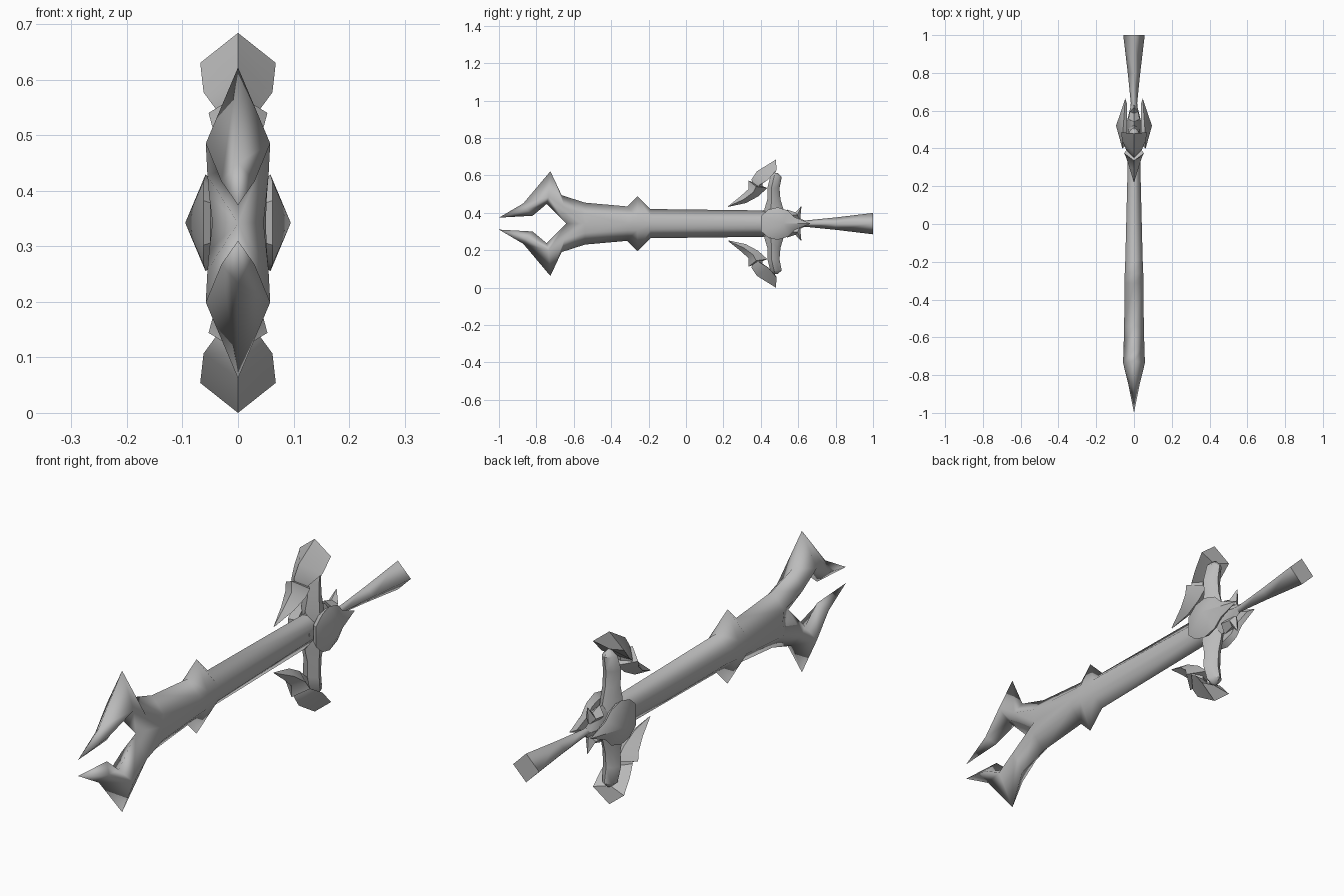
import bpy, bmesh, math
from mathutils import Vector

cube = bpy.data.objects.get("Cube")
if cube:
    bpy.data.objects.remove(cube, do_unlink=True)

MID = 0.342  # height of the sword's long axis

steel = bpy.data.materials.new("grey steel")
steel.use_nodes = True
GREY = (0.5, 0.5, 0.5, 1)
steel.diffuse_color = GREY
steel.node_tree.nodes["Principled BSDF"].inputs["Base Color"].default_value = GREY


def finish(name, bm, angle):
    """Weld, orient, shade and add the mesh as an object."""
    bmesh.ops.remove_doubles(bm, verts=bm.verts, dist=0.0005)
    bmesh.ops.dissolve_degenerate(bm, edges=bm.edges, dist=0.0001)
    bmesh.ops.recalc_face_normals(bm, faces=bm.faces)
    mesh = bpy.data.meshes.new(name)
    bm.to_mesh(mesh)
    bm.free()
    mesh.materials.append(steel)
    ob = bpy.data.objects.new(name, mesh)
    ob.location.z = MID
    bpy.context.collection.objects.link(ob)
    bpy.ops.object.select_all(action='DESELECT')
    ob.select_set(True)
    bpy.context.view_layer.objects.active = ob
    bpy.ops.object.shade_smooth_by_angle(angle=math.radians(angle))
    return ob


def loft(bm, rings, closed=True, caps=True):
    """Skin a list of equal-length point rings."""
    loops = [[bm.verts.new(p) for p in r] for r in rings]
    n = len(loops[0])
    for a, b in zip(loops, loops[1:]):
        for i in range(n if closed else n - 1):
            j = (i + 1) % n
            bm.faces.new((a[i], a[j], b[j], b[i]))
    if caps:
        for end in (loops[0], loops[-1]):
            bm.faces.new(end)


def kite(top, side, low):
    """Four-point section: upper edge, two sides, lower edge (y, z[, x])."""
    y, z, x = side
    return [(0, *top), (x, y, z), (0, *low), (-x, y, z)]


def mirrored(name, build, angle):
    """Build a part for the upper half and its mirror for the lower half."""
    for sign, label in ((1, "upper"), (-1, "lower")):
        bm = bmesh.new()
        build(bm)
        bmesh.ops.scale(bm, vec=(1, 1, sign), verts=bm.verts)
        finish(label + "_" + name, bm, angle)


# Blade with forked tip: outer edge, ridge and inner line of the upper half
blade = [
    ((.45, .07), (.45, .025, .030), (.45, 0, .030)),
    ((-.19, .078), (-.19, .03, .046), (-.19, 0, .046)),
    ((-.26, .147), (-.26, .035, .049), (-.26, 0, .049)),
    ((-.315, .092), (-.31, .035, .050), (-.31, 0, .050)),
    ((-.54, .112), (-.54, .05, .052), (-.54, 0, .046)),
    ((-.665, .152), (-.65, .085, .055), (-.64, 0, 0)),
    ((-.725, .28), (-.735, .143, .058), (-.745, .105, 0)),
    ((-.87, .108), (-.85, .075, .030), (-.82, .042, 0)),
    ((-1, .032), (-1, .032, 0), (-1, .032, 0)),
]
bm = bmesh.new()
for sign in (1, -1):
    rings = []
    for (oy, oz), (ry, rz, rx), (iy, iz, ix) in blade:
        rings.append([(ix, iy, sign * iz), (rx, ry, sign * rz), (0, oy, sign * oz),
                      (-rx, ry, sign * rz), (-ix, iy, sign * iz)])
    loft(bm, rings[:6], closed=False, caps=False)
    loft(bm, rings[5:], closed=True, caps=False)
finish("forked_blade", bm, 120)

# Handle flaring to a square end
bm = bmesh.new()
loft(bm, [[(r, y, 0), (0, y, r), (-r, y, 0), (0, y, -r)]
          for y, r in ((.52, .03), (.64, .017), (.80, .033), (1.0, .057))])
finish("handle", bm, 91)


# Guard arms rising from the hub
def arm(bm):
    rings = []
    for z, y0, y1, x in ((0, .42, .54, .04), (.08, .42, .52, .04), (.13, .435, .505, .034),
                         (.19, .435, .50, .036), (.25, .45, .512, .03), (.27, .47, .49, .008)):
        c, h = (y0 + y1) / 2, (y1 - y0) / 2
        rings.append([(0, c - h, z), (x, c - h / 3, z), (x * .7, c + h / 2, z),
                      (0, c + h, z), (-x * .7, c + h / 2, z), (-x, c - h / 3, z)])
    loft(bm, rings)


mirrored("guard_arm", arm, 50)


# Hood plates that curl forward over the arms
def hood(bm):
    loft(bm, [
        kite((.48, .342), (.485, .288, .068), (.475, .27)),
        kite((.38, .28), (.44, .235, .062), (.435, .245)),
        kite((.35, .235), (.39, .205, .040), (.41, .215)),
        kite((.36, .20), (.385, .18, .030), (.41, .18)),
    ])


mirrored("guard_hood", hood, 40)


# Claws sweeping toward the blade tip
def claw(bm):
    loft(bm, [
        kite((.335, .23), (.375, .198, .053), (.435, .19)),
        kite((.335, .185), (.36, .168, .045), (.385, .145)),
        kite((.29, .145), (.31, .13, .028), (.32, .11)),
        kite((.225, .093), (.226, .092, .002), (.228, .09)),
    ])


mirrored("guard_claw", claw, 40)


# Small spikes behind the hub
def spike(bm):
    loft(bm, [
        kite((.54, .075), (.555, .045, .03), (.56, .01)),
        kite((.585, .06), (.595, .045, .022), (.61, .02)),
        kite((.615, .092), (.616, .091, .001), (.617, .09)),
    ])


mirrored("hub_spike", spike, 40)

# Faceted hub caps on both sides, pointed toward the handle
outline = [(.40, .04), (.44, .075), (.49, .087), (.545, .07), (.58, .035), (.665, 0)]
outline += [(y, -z) for y, z in reversed(outline[:-1])]
for sign, label in ((1, "left"), (-1, "right")):
    bm = bmesh.new()
    outer = [bm.verts.new((sign * (.062 - .07 * max(0, y - .44)), y, z)) for y, z in outline]
    inner = [bm.verts.new((sign * .036, .5 + (y - .5) * .8, z * .8)) for y, z in outline]
    apex = bm.verts.new((sign * .095, .52, 0))
    n = len(outer)
    for i in range(n):
        j = (i + 1) % n
        bm.faces.new((outer[i], outer[j], apex))
        bm.faces.new((outer[i], outer[j], inner[j], inner[i]))
    bm.faces.new(inner)
    finish(label + "_hub_cap", bm, 35)

# Core joining blade, arms and handle
bm = bmesh.new()
loft(bm, [[(x, y, 0), (0, y, z), (-x, y, 0), (0, y, -z)]
          for y, x, z in ((.40, .035, .07), (.47, .042, .08), (.55, .036, .06), (.63, .016, .018))])
finish("hub_core", bm, 60)
